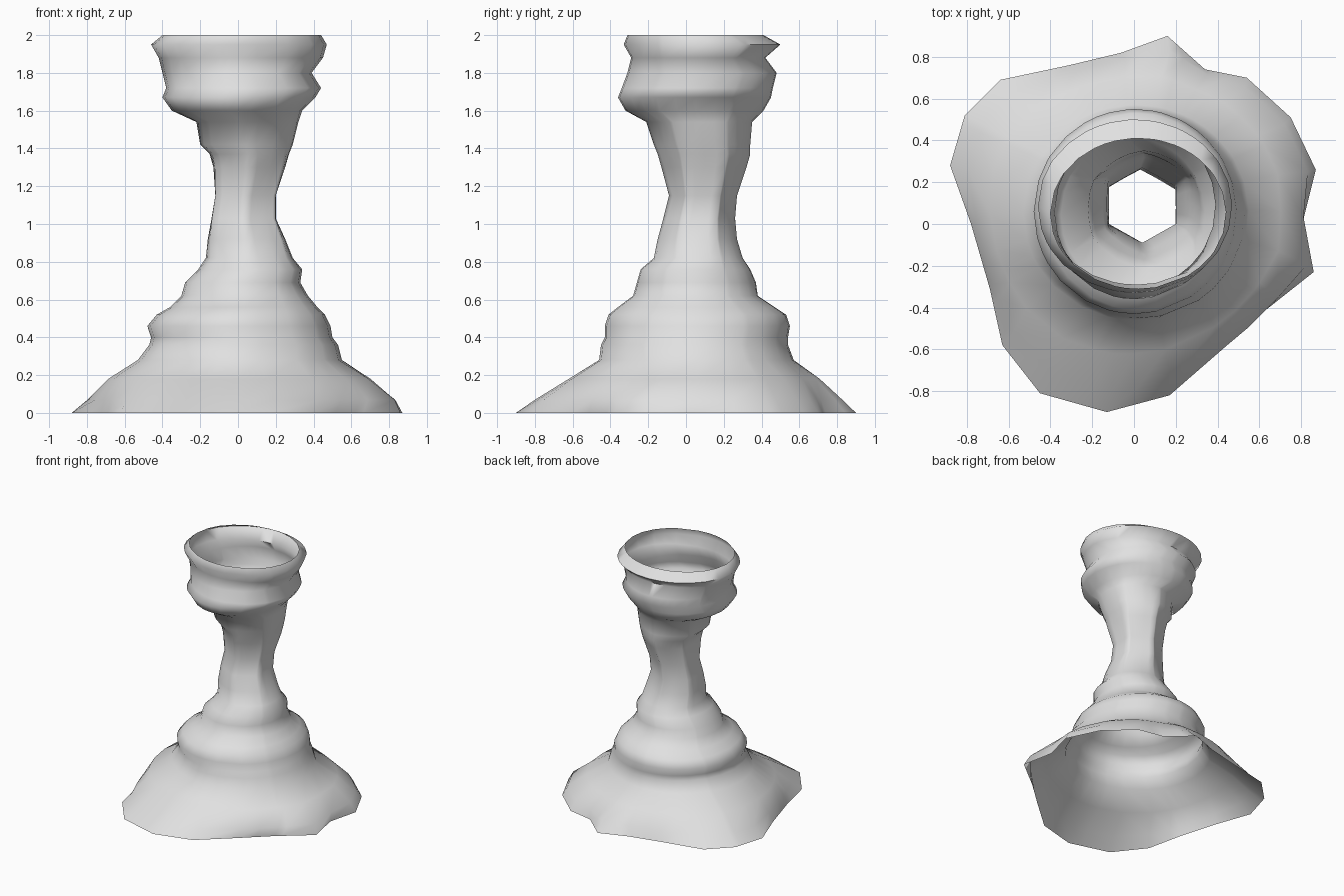
import bpy
import bmesh
from math import sin, cos, radians, degrees, atan2, pi

default_cube = bpy.data.objects.get("Cube")
if default_cube:
    bpy.data.objects.remove(default_cube, do_unlink=True)

MEAN_RADIUS = 0.86

# Uneven foot outline, counter-clockwise from the model's left
FOOT = [
    (.87, .26), (.75, .51), (.54, .7), (.34, .74), (.16, .9),
    (-.06, .82), (-.31, .76), (-.64, .69), (-.81, .52), (-.88, .28),
    (-.78, 0), (-.69, -.31), (-.63, -.58), (-.45, -.81), (-.13, -.9),
    (.17, -.82), (.41, -.61), (.62, -.42), (.86, -.23), (.81, .02),
]

# Section limits for each part: height, low x, high x, low y, high y
SKIRT = [
    (0, -.86, .86, -.86, .86),
    (.07, -.8, .84, -.78, .81),
    (.18, -.7, .71, -.62, .71),
    (.28, -.53, .55, -.46, .57),
]
BODY = [
    (.36, -.47, .53, -.45, .54),
    (.4, -.46, .5, -.43, .54),
    (.46, -.48, .49, -.43, .55),
    (.52, -.43, .46, -.41, .53),
    (.56, -.36, .42, -.36, .47),
    (.62, -.3, .37, -.28, .38),
    (.69, -.28, .33, -.26, .37),
    (.76, -.21, .34, -.24, .34),
]
NECK = [
    (.82, -.17, .29, -.17, .3),
    (.92, -.16, .25, -.15, .27),
    (1.03, -.14, .2, -.12, .26),
    (1.15, -.12, .2, -.09, .27),
    (1.3, -.13, .25, -.13, .32),
    (1.37, -.15, .27, -.15, .34),
    (1.42, -.2, .29, -.17, .34),
    (1.54, -.22, .32, -.21, .35),
]
COLLAR = [
    (1.6, -.35, .34, -.32, .41),
    (1.67, -.4, .41, -.36, .45),
    (1.72, -.38, .44, -.34, .46),
    (1.8, -.4, .39, -.31, .48),
    (1.88, -.42, .45, -.29, .42),
    (1.95, -.46, .47, -.33, .5),
    (2, -.4, .44, -.31, .41),
]


def ring_angles():
    """Even steps, moved onto or joined by the corners of the foot."""
    corners = [atan2(y, x) % (2 * pi) for x, y in FOOT]
    steps = [radians(turn) for turn in range(0, 360, 15)]
    for step in steps:
        crowded = any(abs(step - corner) < radians(4) for corner in corners)
        if not crowded or round(degrees(step)) % 60 == 30:
            corners.append(step)
    return sorted(corners)


def foot_factor(angle):
    """Foot radius in one direction, relative to its mean radius."""
    dx, dy = cos(angle), sin(angle)
    best = 0
    for index, (ax, ay) in enumerate(FOOT):
        bx, by = FOOT[(index + 1) % len(FOOT)]
        ex, ey = bx - ax, by - ay
        cross = dx * ey - dy * ex
        if abs(cross) < 1e-9:
            continue
        distance = (ax * ey - ay * ex) / cross
        along = (ax * dy - ay * dx) / cross
        if distance > 0 and -1e-6 <= along <= 1 + 1e-6:
            best = max(best, distance)
    return best / MEAN_RADIUS


def hexagon_factor(angle):
    """Radius of a hexagon with flat sides facing left and right."""
    turn = (degrees(angle) + 30) % 60 - 30
    return cos(radians(30)) / cos(radians(turn))


def add_ring(bm, section, lobes, facets):
    """Add one closed section, blending ellipse, foot lobes and hexagon."""
    z, x_low, x_high, y_low, y_high = section
    center_x, center_y = (x_low + x_high) / 2, (y_low + y_high) / 2
    half_x, half_y = (x_high - x_low) / 2, (y_high - y_low) / 2
    ring = []
    for angle in ring_angles():
        lobe = 1 + lobes * (foot_factor(angle) - 1)
        flat = hexagon_factor(angle)
        scale_x = 1 + facets * (flat / cos(radians(30)) - 1)
        scale_y = 1 + facets * (flat - 1)
        x = center_x + half_x * cos(angle) * lobe * scale_x
        y = center_y + half_y * sin(angle) * lobe * scale_y
        ring.append(bm.verts.new((x, y, z)))
    return ring


def make_material(name, color):
    material = bpy.data.materials.new(name)
    material.use_nodes = True
    material.diffuse_color = color
    shader = material.node_tree.nodes["Principled BSDF"]
    shader.inputs["Base Color"].default_value = color
    return material


# One open, hollow shell runs from the foot to the rim
bm = bmesh.new()
rings = []
for section, lobes in zip(SKIRT, (1, .6, .2, 0)):
    rings.append(add_ring(bm, section, lobes, 0))
for section in BODY:
    rings.append(add_ring(bm, section, 0, 0))
for section, facets in zip(NECK, (.2, .5, .9, 1, .7, .5, .4, .2)):
    rings.append(add_ring(bm, section, 0, facets))
for section in COLLAR:
    rings.append(add_ring(bm, section, 0, 0))

for lower, upper in zip(rings, rings[1:]):
    for step in range(len(lower)):
        after = (step + 1) % len(lower)
        bm.faces.new((lower[step], lower[after], upper[after], upper[step]))

mesh = bpy.data.meshes.new("hollow_pedestal")
bm.to_mesh(mesh)
bm.free()
pedestal = bpy.data.objects.new("hollow_pedestal", mesh)
bpy.context.collection.objects.link(pedestal)
mesh.materials.append(make_material("plain_grey", (.75, .75, .75, 1)))

# Soft shading that keeps only the hardest folds crisp
bpy.ops.object.select_all(action="DESELECT")
pedestal.select_set(True)
bpy.context.view_layer.objects.active = pedestal
bpy.ops.object.shade_smooth_by_angle(angle=radians(85))
